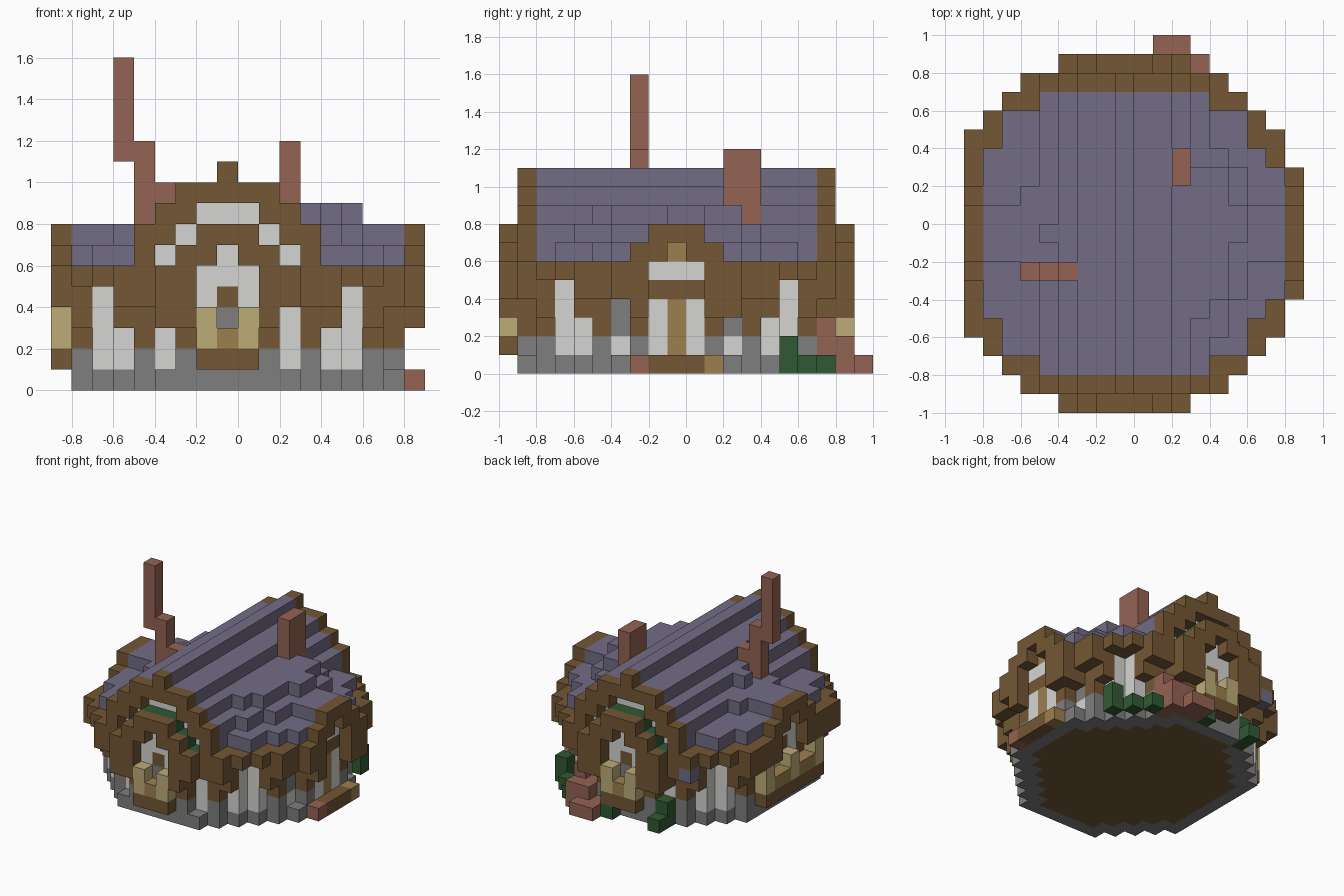
import bpy, bmesh

if "Cube" in bpy.data.objects:
    bpy.data.objects.remove(bpy.data.objects["Cube"])

S = 0.1          # block size
ROOF, RIM = 73, 90   # squared radii of the round roof and the eaves


def material(name, r, g, b):
    lin = [((c / 255 + 0.055) / 1.055) ** 2.4 for c in (r, g, b)] + [1]
    m = bpy.data.materials.new(name)
    m.use_nodes = True
    m.diffuse_color = lin
    bsdf = m.node_tree.nodes["Principled BSDF"]
    bsdf.inputs["Base Color"].default_value = lin
    bsdf.inputs["Roughness"].default_value = 0.9
    return m


MATS = {
    "brown": material("brown_timber", 116, 87, 52),
    "purple": material("purple_slate", 114, 108, 133),
    "white": material("white_plaster", 213, 213, 211),
    "grey": material("grey_stone", 126, 126, 126),
    "red": material("red_brick", 148, 99, 83),
    "green": material("green_leaf", 48, 89, 51),
    "olive": material("pale_straw", 189, 172, 119),
    "tan": material("tan_wood", 156, 128, 78),
}

blocks = {}      # grid cell -> (part, colour)


def box(part, colour, xs, ys, zs):
    """Fill an inclusive range of blocks; a lone number means one layer."""
    spans = [range(s, s + 1) if isinstance(s, int) else range(s[0], s[1] + 1)
             for s in (xs, ys, zs)]
    for x in spans[0]:
        for y in spans[1]:
            for z in spans[2]:
                blocks[x, y, z] = (part, colour)


def disc(radius2, west):
    return [(x, y) for x in range(west, 10) for y in range(-9, 10)
            if x * x + y * y <= radius2]


# Octagonal foundation, timber floor, and plaster wall with posts on stone feet
for x, y in disc(ROOF, -7):
    if abs(x) + abs(y) > 11:
        continue
    inner = abs(x) + abs(y) <= 9 and -7 < x < 8 and abs(y) < 8
    if inner:
        box("floor", "brown", x, y, 0)
    else:
        box("foundation", "grey", x, y, 0)
    m = min(abs(x), abs(y))
    if m == 3 and max(abs(x), abs(y)) == 8:
        continue        # niche between two posts
    if m in (0, 1, 3, 5):
        box("plaster_wall", "white", x, y, (1, 4))
    else:
        box("foundation", "grey", x, y, 1)
        box("timber_posts", "brown", x, y, (2, 4))
    box("ceiling", "brown", x, y, 5)

# Eaves ring with brackets under it
for x, y in disc(RIM, -8):
    m = min(abs(x), abs(y))
    if (x, y, 5) in blocks:
        continue
    if m >= 2:
        box("eaves", "brown", x, y, 5)
    if 2 <= m <= 5:
        short_leg = m == 3 and x > 0 > y
        deep = m <= 3 or (abs(x), abs(y)) in ((5, 7), (7, 5))
        low = 3 if deep and x > -8 and not short_leg else 4
        box("eaves_brackets", "brown", x, y, (low, 4))

# Lowest roof layer
for x, y in disc(ROOF, -7):
    if abs(y) < 8:
        box("roof", "purple", x, y, 6)

# Main roof, stepped up to the ridge, with plaster gable walls
for z, half in ((7, 4), (8, 3), (9, 2), (10, 0)):
    box("roof", "purple", (-half, half), (-7, 7), z)
for y in (-7, 7):
    for z, half in ((6, 3), (7, 2), (8, 1)):
        box("gable_wall", "white", (-half, half), y, z)

# Cross roofs over the side gables
for x, y0, y1, z in ((4, -4, 3, 8), (5, -3, 3, 8), (6, 0, 1, 8),
                     (5, -5, 4, 7), (6, -3, 3, 7), (7, -1, 1, 7), (8, -1, 1, 7),
                     (-7, -1, 1, 7), (-6, -1, 1, 7), (-5, -2, 2, 7), (-4, 0, 0, 8)):
    box("roof", "purple", x, (y0, y1), z)

# Timber edge of the main gables, front and back
for y in (-8, 8):
    for s in (-1, 1):
        box("gable_trim", "brown", s * 4, y, (6, 7))
        box("gable_trim", "brown", s * 3, y, (7, 8))
        box("gable_trim", "brown", s * 2, y, (8, 9))
    box("gable_trim", "brown", (-1, 1), y, 9)
    box("gable_trim", "brown", 0, y, 10)


def facade(place, wall, arch):
    """Stepped arch over a recessed wall; place maps (along, depth) to the grid."""
    def put(part, colour, ts, depth, zs):
        for t in ts:
            box(part, colour, *place(t, depth), zs)
    put("recess_wall", "white", (-1, 0, 1), wall, 5)
    put("recess_wall", "white", (0,), wall, 6)
    put("gable_arch", "brown", (-1, 0, 1), arch, 7)
    put("gable_arch", "brown", (-2, -1, 1, 2), arch, 6)
    put("gable_arch", "brown", (-3, -2, 2, 3), arch, 5)
    return put


def window(put, wall, arch):
    """Small window with a flower box below."""
    put("window_frame", "brown", (0,), wall, 4)
    put("window_pane", "grey", (0,), wall, 3)
    put("window_box", "brown", (-1, 0, 1), arch, 1)
    put("window_box_posts", "olive", (-1, 1), arch, (2, 3))
    put("window_box_shelf", "tan", (0,), arch, 2)


# Front and back facades with green porch roofs
for s in (-1, 1):
    put = facade(lambda t, d: (t, d), s * 8, s * 9)
    put("porch_roof", "green", (-1, 0, 1), s * 8, 7)
    put("porch_roof", "green", (-2, -1, 1, 2), s * 8, 6)
    put("porch_roof", "green", (-3, -2, 2, 3), s * 8, 5)
    window(put, s * 8, s * 9)

# Right-hand side with the long window box
put = facade(lambda t, d: (d, t), -7, -8)
put("window_frame", "brown", (0,), -7, 4)
put("window_pane", "grey", (0,), -7, 3)
put("window_box", "brown", range(-3, 4), -8, 1)
put("window_box_shelf", "tan", (-2, -1, 1, 2), -8, 2)
put("window_box_posts", "olive", (-3, 0, 3), -8, (2, 3))

# Entrance side: door, upper window, niche panes and doorstep
put = facade(lambda t, d: (d, t), 8, 9)
put("door_lintel", "brown", (-1, 0, 1), 8, 4)
put("door", "tan", (0,), 8, (1, 3))
put("attic_window", "tan", (0,), 8, 6)
put("niche_panes", "grey", (-3, 3), 7, 2)
put("niche_panes", "grey", (-3,), 7, 3)
put("doorstep", "brown", (-1, 0, 1), 9, 0)
put("doorstep_end", "tan", (2,), 9, 0)
put("doorstep_brick", "red", (-2,), 9, 0)

# Crooked tall chimney and short chimney
box("tall_chimney", "red", -3, -2, 9)
box("tall_chimney", "red", -4, -2, (8, 11))
box("tall_chimney", "red", -5, -2, (11, 15))
box("short_chimney", "red", 3, (3, 4), (8, 11))

# Brick steps at the back
box("back_steps", "red", (2, 3), 10, 0)
box("back_steps", "red", (2, 4), 9, 0)
box("back_steps", "red", (3, 4), 9, 1)
box("back_steps", "red", 3, 8, 1)
box("back_steps", "red", 4, 8, (0, 2))

# Bushes and the slate lamp under the eaves
box("bushes", "green", 7, 6, (0, 1))
box("bushes", "green", 6, 7, 0)
box("bushes", "green", 5, 8, 0)
box("bushes", "green", 1, 9, 0)
box("bushes", "green", -3, 9, 0)
box("bushes", "green", -3, 8, (0, 1))
box("corner_lamp", "purple", -5, 8, 4)

# Turn each part into a mesh made of its exposed block faces
SIDES = {
    (1, 0, 0): ((1, 0, 0), (1, 1, 0), (1, 1, 1), (1, 0, 1)),
    (-1, 0, 0): ((0, 0, 0), (0, 0, 1), (0, 1, 1), (0, 1, 0)),
    (0, 1, 0): ((0, 1, 0), (0, 1, 1), (1, 1, 1), (1, 1, 0)),
    (0, -1, 0): ((0, 0, 0), (1, 0, 0), (1, 0, 1), (0, 0, 1)),
    (0, 0, 1): ((0, 0, 1), (1, 0, 1), (1, 1, 1), (0, 1, 1)),
    (0, 0, -1): ((0, 0, 0), (0, 1, 0), (1, 1, 0), (1, 0, 0)),
}
parts = {}
for cell, (part, colour) in blocks.items():
    parts.setdefault((part, colour), []).append(cell)

for (part, colour), cells in parts.items():
    bm = bmesh.new()
    for c in cells:
        for step, corners in SIDES.items():
            if tuple(a + b for a, b in zip(c, step)) in blocks:
                continue
            bm.faces.new([bm.verts.new(((c[0] - 1 + k[0]) * S,
                                        (c[1] - 1 + k[1]) * S,
                                        (c[2] + k[2]) * S)) for k in corners])
    bmesh.ops.remove_doubles(bm, verts=bm.verts, dist=S / 100)
    if bm.faces:
        mesh = bpy.data.meshes.new(part)
        bm.to_mesh(mesh)
        mesh.materials.append(MATS[colour])
        bpy.context.collection.objects.link(bpy.data.objects.new(part, mesh))
    bm.free()
